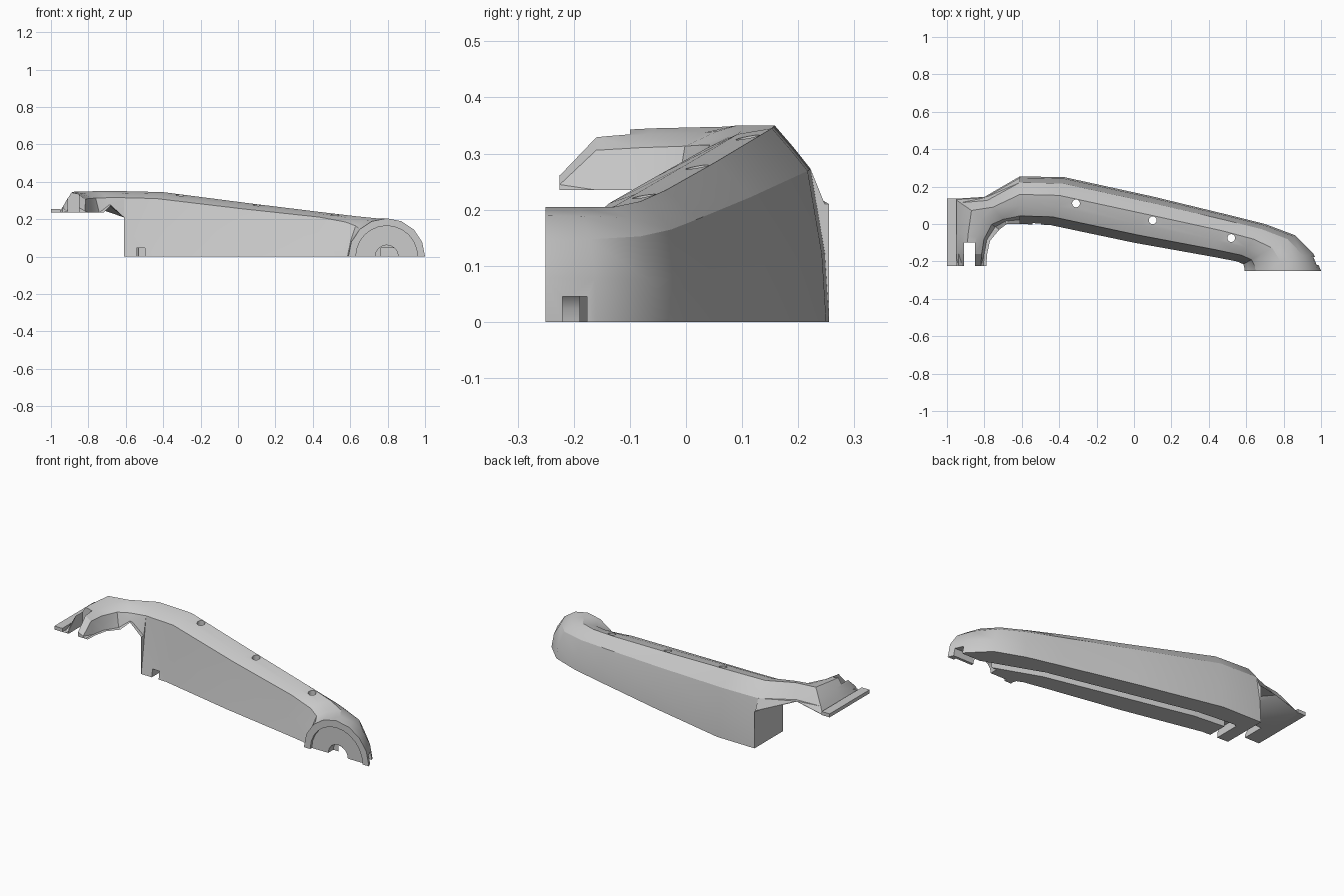
import bpy, bmesh, math
from mathutils import Vector, Matrix

cube = bpy.data.objects.get("Cube")
if cube:
    bpy.data.objects.remove(cube, do_unlink=True)

GREY = (0.6, 0.6, 0.6, 1)
grey = bpy.data.materials.new("plain_grey")
grey.use_nodes = True
grey.diffuse_color = GREY
grey.node_tree.nodes["Principled BSDF"].inputs["Base Color"].default_value = GREY


def make_object(name, bm):
    bmesh.ops.recalc_face_normals(bm, faces=bm.faces)
    mesh = bpy.data.meshes.new(name)
    bm.to_mesh(mesh)
    bm.free()
    mesh.materials.append(grey)
    obj = bpy.data.objects.new(name, mesh)
    bpy.context.collection.objects.link(obj)
    return obj


def box(name, center, size, angle=0):
    bm = bmesh.new()
    matrix = (Matrix.Translation(center) @ Matrix.Rotation(angle, 4, 'Z')
              @ Matrix.Diagonal((*size, 1)))
    bmesh.ops.create_cube(bm, size=1, matrix=matrix)
    return make_object(name, bm)


def cylinder(name, center, radius, depth, sides, along_y=False):
    bm = bmesh.new()
    turn = Matrix.Rotation(math.pi / 2 if along_y else 0, 4, 'X')
    bmesh.ops.create_cone(bm, cap_ends=True, segments=sides, radius1=radius,
                          radius2=radius, depth=depth,
                          matrix=Matrix.Translation(center) @ turn)
    return make_object(name, bm)


def cut(target, cutter):
    mod = target.modifiers.new("cut", 'BOOLEAN')
    mod.operation = 'DIFFERENCE'
    mod.solver = 'EXACT'
    mod.object = cutter
    bpy.context.view_layer.objects.active = target
    bpy.ops.object.modifier_apply(modifier=mod.name)
    bpy.data.objects.remove(cutter, do_unlink=True)


# Cross-section from back foot over the ridge to front foot
PROFILE = [(0, 0), (.03, .35), (.13, .78), (.25, .89), (.38, 1),
           (.62, .97), (.83, .9), (.91, .45), (1, 0)]

# Stations: back x, y, front x, y, height, underside, roundness
STATIONS = [
    (-.96, -.225, -.79, -.225, .272, .235, 0),
    (-.96, -.16, -.785, -.16, .34, .235, 0),
    (-.96, -.04, -.77, -.09, .345, .235, 0),
    (-.96, .135, -.72, -.03, .348, .235, 0),
    (-.8, .145, -.68, .0, .35, .275, 0),
    (-.61, .255, -.61, .0, .35, .21, 0),
    (-.61, .255, -.61, .0, .35, 0, 0),
    (-.37, .25, -.45, -.005, .345, 0, 0),
    (.1, .147, .0, -.1, .285, 0, 0),
    (.5, .05, .42, -.175, .235, 0, 0),
    (.7, .0, .55, -.2, .215, 0, .2),
    (.86, -.06, .585, -.215, .205, 0, .5),
    (.96, -.16, .59, -.235, .205, 0, .85),
    (1, -.25, .59, -.25, .205, 0, 1),
]

# Lofted body with clamp arm and rounded end
bm = bmesh.new()
rings = []
for bx, by, fx, fy, height, under, roundness in STATIONS:
    ring = []
    for i, (u, v) in enumerate(PROFILE):
        a = math.pi * i / (len(PROFILE) - 1)
        u += ((1 - math.cos(a)) / 2 - u) * roundness
        v += (math.sin(a) - v) * roundness
        ring.append(bm.verts.new((bx + (fx - bx) * u, by + (fy - by) * u,
                                  max(under, height * v))))
    rings.append(ring)
for r, s in zip(rings, rings[1:]):
    for i in range(len(r)):
        j = (i + 1) % len(r)
        bm.faces.new((r[i], r[j], s[j], s[i]))
bm.faces.new(rings[0])
bm.faces.new(rings[-1])
bmesh.ops.remove_doubles(bm, verts=bm.verts, dist=.0005)
bmesh.ops.triangulate(bm, faces=[f for f in bm.faces if len(f.verts) == 4])
body = make_object("curved_body", bm)

# Slot between the clamp prongs
cut(body, box("slot_cutter", (-.88, -.2, .3), (.06, .2, .4)))

# Recessed half disc and axle hole on the rounded end
for radius, depth, sides in ((.165, .03, 24), (.062, .12, 16)):
    cut(body, cylinder("disc_cutter", (.795, -.25, 0), radius, depth, sides, True))

# Screw holes through the ridge
for x, y in ((-.31, .11), (.1, .02), (.52, -.075)):
    cut(body, cylinder("hole_cutter", (x, y, .2), .021, .6, 16))

# Cable channel in the underside, leaving through both notches
PATH = [(1.05, -.198), (.85, -.198), (.52, -.075), (-.31, .11),
        (-.52, .13), (-.52, -.1)]
for p, q in zip(PATH, PATH[1:]):
    a, b = Vector(p), Vector(q)
    d = b - a
    mid = (a + b) / 2
    cut(body, box("channel_cutter", (mid.x, mid.y, 0),
                  (d.length + .03, .044, .09), math.atan2(d.y, d.x)))

# Thin lip along the clamp
lip = box("clamp_lip", (-.975, -.045, .245), (.05, .36, .02))

for obj in (body, lip):
    bpy.ops.object.select_all(action='DESELECT')
    obj.select_set(True)
    bpy.context.view_layer.objects.active = obj
    bpy.ops.object.shade_smooth_by_angle(angle=math.radians(28))
